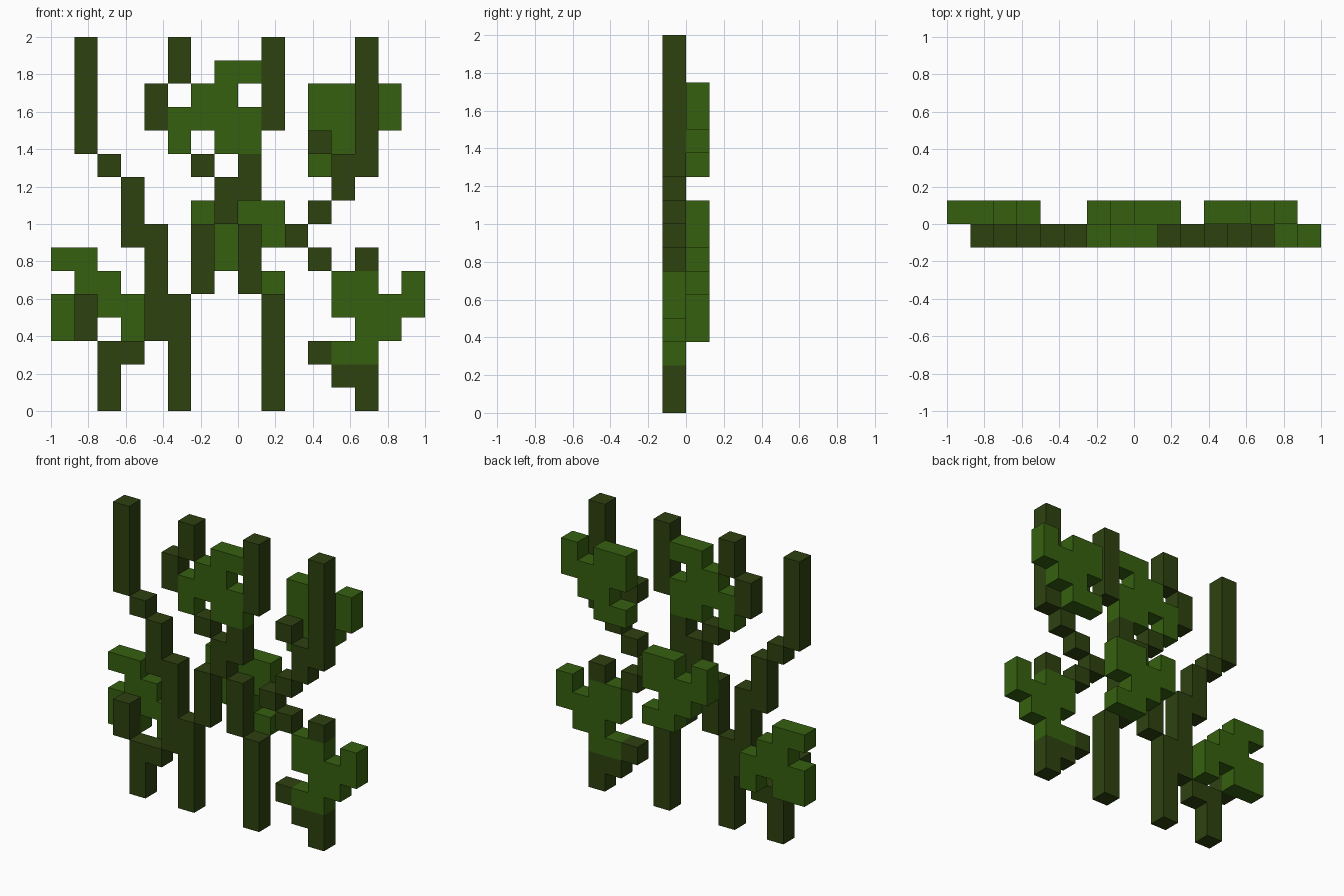
import bpy
import bmesh

if "Cube" in bpy.data.objects:
    bpy.data.objects.remove(bpy.data.objects["Cube"], do_unlink=True)

CELL = 0.125   # edge of one block
HALF = 8       # blocks from the centre to the left or right end


def make_material(name, colour):
    mat = bpy.data.materials.new(name)
    mat.use_nodes = True
    mat.diffuse_color = colour
    mat.node_tree.nodes["Principled BSDF"].inputs["Base Color"].default_value = colour
    return mat


STEM = make_material("dark stem green", (0.027, 0.054, 0.005, 1))
LEAF = make_material("leaf green", (0.037, 0.118, 0.005, 1))


def block_part(name, cells, y0, mat):
    """One-block-thick slab made from (column, row) cells, outer faces only."""
    cells = set(cells)
    y1 = y0 + CELL
    bm = bmesh.new()

    def quad(corners):
        bm.faces.new([bm.verts.new(((c - HALF) * CELL, y, r * CELL)) for c, y, r in corners])

    for c, r in cells:
        loop = [(c, r), (c + 1, r), (c + 1, r + 1), (c, r + 1)]
        quad([(a, y0, b) for a, b in loop])
        quad([(a, y1, b) for a, b in reversed(loop)])
        # side walls only where no neighbour covers them
        for k, (dc, dr) in enumerate([(0, -1), (1, 0), (0, 1), (-1, 0)]):
            if (c + dc, r + dr) not in cells:
                (a, b), (d, e) = loop[k], loop[(k + 1) % 4]
                quad([(a, y0, b), (a, y1, b), (d, y1, e), (d, y0, e)])
    bmesh.ops.remove_doubles(bm, verts=bm.verts, dist=0.001)
    bmesh.ops.recalc_face_normals(bm, faces=bm.faces)
    mesh = bpy.data.meshes.new(name)
    bm.to_mesh(mesh)
    bm.free()
    mesh.materials.append(mat)
    obj = bpy.data.objects.new(name, mesh)
    bpy.context.collection.objects.link(obj)


# Stems: upright bars as (column, lowest row, highest row)
stems = {
    "left_tall_stem": [(1, 11, 15), (2, 10, 10), (3, 7, 9), (4, 3, 7), (5, 0, 4)],
    "left_short_stem": [(1, 3, 4), (2, 0, 2), (3, 2, 2)],
    "centre_stem": [(5, 14, 15), (4, 12, 13), (6, 10, 10), (9, 12, 15),
                    (8, 9, 10), (7, 8, 9), (6, 5, 7)],
    "right_tall_stem": [(13, 10, 15), (12, 9, 10), (11, 11, 11), (11, 8, 8),
                        (10, 7, 7), (8, 5, 7), (9, 0, 4)],
    "right_short_stem": [(13, 6, 6), (11, 6, 6), (13, 0, 1), (12, 1, 1), (11, 2, 2)],
}
for name, bars in stems.items():
    block_part(name, [(c, r) for c, lo, hi in bars for r in range(lo, hi + 1)], -CELL, STEM)

# Leaf cluster: one pattern (top row first), turned and flipped for each cluster
PATTERN = ["XX.X",
           "XXXX",
           ".XX.",
           "XX.."]
filled = [(c, 3 - r) for r, row in enumerate(PATTERN) for c, ch in enumerate(row) if ch == "X"]


def leaf(name, col, row, y0, turn):
    block_part(name, [(col + u, row + v) for u, v in (turn(c, r) for c, r in filled)], y0, LEAF)


leaf("lower_right_leaf", 12, 2, -CELL, lambda c, r: (c, r))
leaf("upper_centre_leaf", 5, 11, -CELL, lambda c, r: (3 - c, 3 - r))
leaf("upper_right_leaf", 11, 10, 0, lambda c, r: (c, r))
leaf("lower_left_leaf", 0, 3, 0, lambda c, r: (c, 3 - r))
leaf("middle_leaf", 6, 5, 0, lambda c, r: (r, 3 - c))
